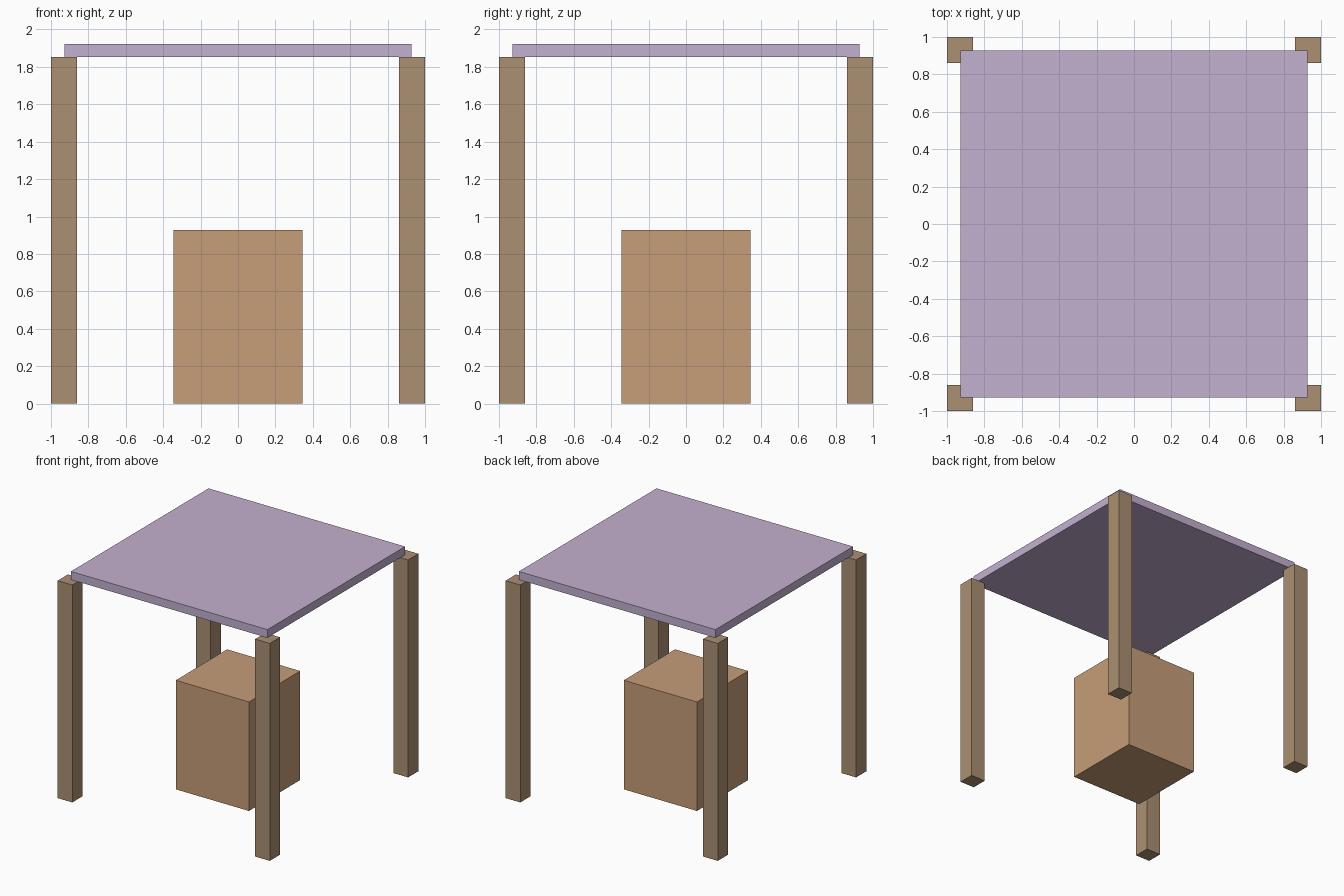
import bpy

if "Cube" in bpy.data.objects:
    bpy.data.objects.remove(bpy.data.objects["Cube"])


def material(name, rgb):
    mat = bpy.data.materials.new(name)
    mat.diffuse_color = (*rgb, 1.0)
    mat.use_nodes = True
    mat.node_tree.nodes["Principled BSDF"].inputs["Base Color"].default_value = mat.diffuse_color
    return mat


def box(name, x, y, z0, width, depth, height, mat):
    bpy.ops.mesh.primitive_cube_add(size=1, location=(x, y, z0 + height / 2))
    obj = bpy.context.object
    obj.name = name
    obj.scale = (width, depth, height)
    bpy.ops.object.transform_apply(location=False, rotation=False, scale=True)
    obj.data.materials.append(mat)
    return obj


post_brown = material("post_brown", (0.41, 0.28, 0.17))
crate_tan = material("crate_tan", (0.57, 0.34, 0.19))
roof_lilac = material("roof_lilac", (0.55, 0.44, 0.63))

POST_W = 0.138
POST_H = 1.853
POST_C = 1 - POST_W / 2

# Four corner posts
for side, sx in (("left", -1), ("right", 1)):
    for end, sy in (("front", -1), ("back", 1)):
        box(f"{end}_{side}_post", sx * POST_C, sy * POST_C, 0,
            POST_W, POST_W, POST_H, post_brown)

# Flat roof resting on the posts
box("roof", 0, 0, POST_H, 1.853, 1.853, 0.07, roof_lilac)

# Central block standing on the ground
box("central_block", 0, 0, 0, 0.69, 0.69, 0.929, crate_tan)
